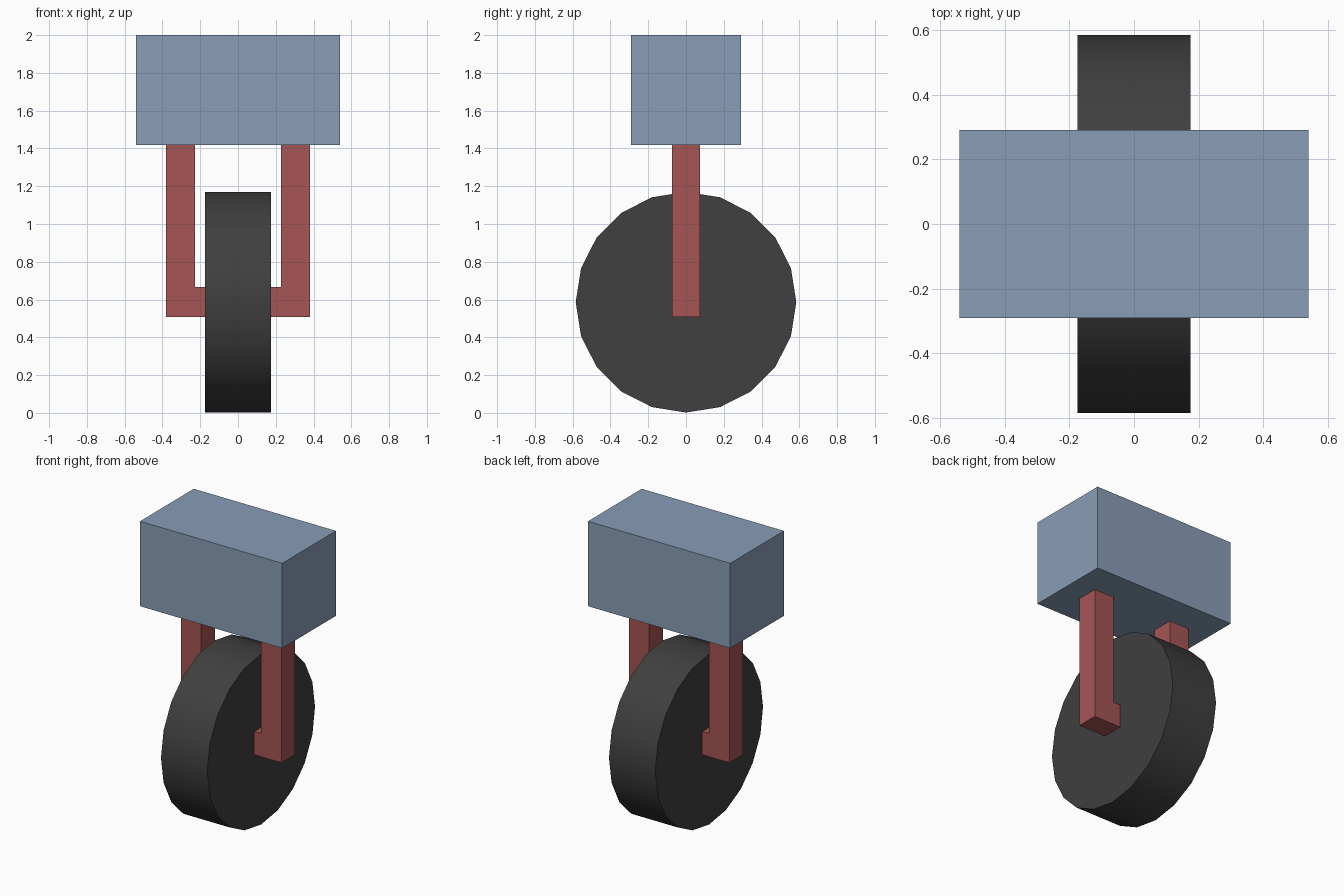
import bpy, bmesh
from math import radians
from mathutils import Matrix

if "Cube" in bpy.data.objects:
    bpy.data.objects.remove(bpy.data.objects["Cube"])


def material(name, rgb):
    m = bpy.data.materials.new(name)
    m.diffuse_color = (*rgb, 1)
    m.use_nodes = True
    m.node_tree.nodes["Principled BSDF"].inputs["Base Color"].default_value = m.diffuse_color
    return m


def add_object(name, bm, mat):
    bmesh.ops.recalc_face_normals(bm, faces=bm.faces)
    me = bpy.data.meshes.new(name)
    bm.to_mesh(me)
    bm.free()
    me.materials.append(mat)
    ob = bpy.data.objects.new(name, me)
    bpy.context.collection.objects.link(ob)
    return ob


blue = material("body_blue", (0.25, 0.34, 0.47))
red = material("fork_red", (0.38, 0.09, 0.09))
black = material("tyre_black", (0.05, 0.05, 0.05))

# Body block
bm = bmesh.new()
bmesh.ops.create_cube(bm, size=1, matrix=Matrix.Translation((0, 0, 1.709))
                      @ Matrix.Diagonal((1.078, 0.582, 0.582, 1)))
add_object("body", bm, blue)

# U-shaped fork: mirrored profile extruded along y, its lower bar is the axle
half = [(0.38, 0.508), (0.38, 1.418), (0.228, 1.418), (0.228, 0.667)]
outline = half + [(-x, z) for x, z in reversed(half)]
bm = bmesh.new()
face = bm.faces.new([bm.verts.new((x, -0.074, z)) for x, z in outline])
ext = bmesh.ops.extrude_face_region(bm, geom=[face], use_keep_orig=True)
bmesh.ops.translate(bm, vec=(0, 0.148, 0),
                    verts=[g for g in ext["geom"] if isinstance(g, bmesh.types.BMVert)])
add_object("fork", bm, red)

# Wheel: 20-sided drum along x, corner pointing straight down
bm = bmesh.new()
bmesh.ops.create_cone(bm, cap_ends=True, segments=20, radius1=0.584,
                      radius2=0.584, depth=0.35,
                      matrix=Matrix.Translation((0, 0, 0.586))
                      @ Matrix.Rotation(radians(90), 4, 'Y'))
wheel = add_object("wheel", bm, black)
bpy.context.view_layer.objects.active = wheel
wheel.select_set(True)
bpy.ops.object.shade_smooth_by_angle(angle=radians(30))
